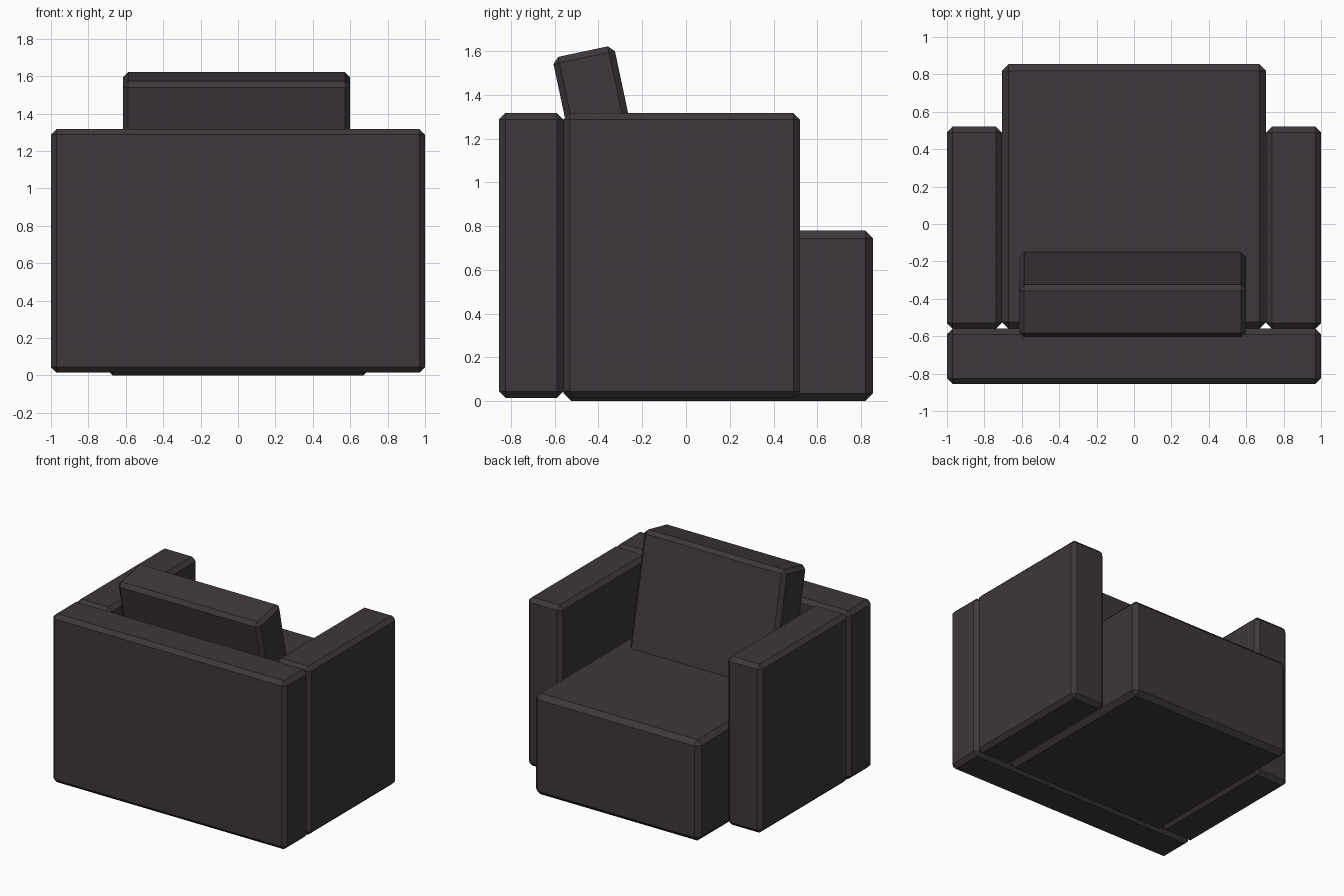
import bpy, bmesh, math
from mathutils import Vector, Matrix

if "Cube" in bpy.data.objects:
    bpy.data.objects.remove(bpy.data.objects["Cube"])

fabric = bpy.data.materials.new("dark_fabric")
fabric.diffuse_color = (0.047, 0.038, 0.045, 1)
fabric.use_nodes = True
fabric.node_tree.nodes["Principled BSDF"].inputs["Base Color"].default_value = fabric.diffuse_color


def block(name, lo, hi, chamfer):
    """Box between two corners with flat one-segment chamfers."""
    lo, hi = Vector(lo), Vector(hi)
    bm = bmesh.new()
    bmesh.ops.create_cube(bm, size=1, matrix=Matrix.Diagonal((*(hi - lo), 1)))
    bmesh.ops.bevel(bm, geom=bm.edges[:], offset=chamfer, offset_type='OFFSET',
                    segments=1, affect='EDGES')
    mesh = bpy.data.meshes.new(name)
    bm.to_mesh(mesh)
    bm.free()
    mesh.materials.append(fabric)
    ob = bpy.data.objects.new(name, mesh)
    ob.location = (lo + hi) / 2
    bpy.context.collection.objects.link(ob)
    return ob


# Chamfer offsets are measured along each face
# Seat, sticking out past the arms
block("seat", (-0.707, -0.56, 0), (0.707, 0.855, 0.78), 0.036)

# Backrest slab across the full width
block("backrest", (-1, -0.855, 0.015), (1, -0.56, 1.317), 0.03)

# Arms
block("left_arm", (-1, -0.56, 0.015), (-0.707, 0.52, 1.317), 0.03)
block("right_arm", (0.707, -0.56, 0.015), (1, 0.52, 1.317), 0.03)

# Loose back cushion, leaning back and sunk slightly into the seat
cushion = block("back_cushion", (-0.615, -0.272, 0.745), (0.6, 0.015, 1.66), 0.028)
tilt = Matrix.Rotation(math.radians(12), 4, 'X')
cushion.location = tilt @ cushion.location
cushion.rotation_euler.x = math.radians(12)
